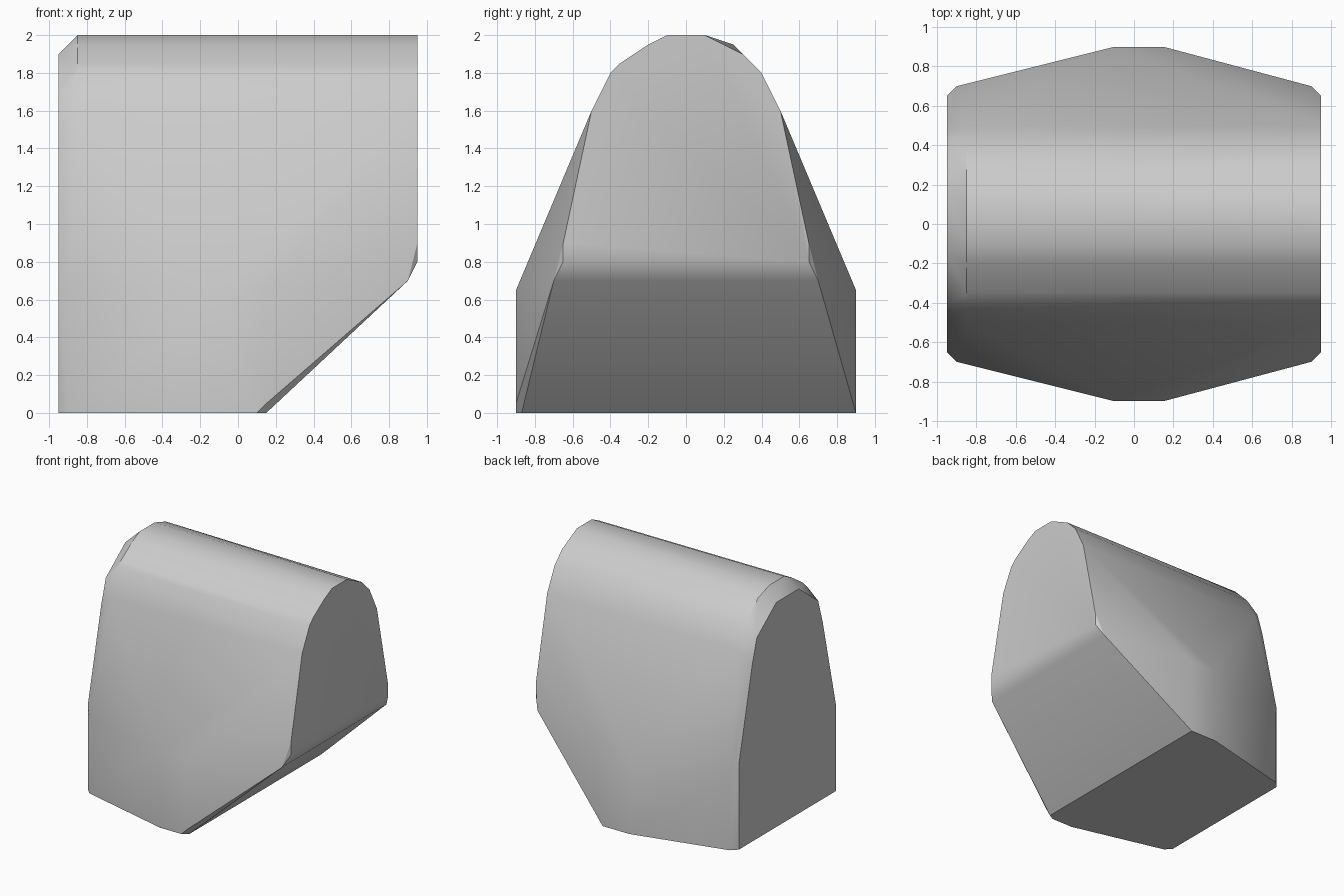
import bpy, bmesh, math

cube = bpy.data.objects.get("Cube")
if cube:
    bpy.data.objects.remove(cube, do_unlink=True)

# One plain grey
grey = bpy.data.materials.new("light grey")
grey.use_nodes = True
color = (0.6, 0.6, 0.6, 1)
grey.diffuse_color = color
grey.node_tree.nodes["Principled BSDF"].inputs["Base Color"].default_value = color

points = []


def both_sides(x, profile):
    """Add (y, z) points at one x, mirrored front to back."""
    for y, z in profile:
        points.extend([(x, y, z), (x, -y, z)])


# Rounded crown running along x
shoulder = [(0.1, 2), (0.4, 1.8), (0.5, 1.6)]
both_sides(0.95, shoulder + [(0.65, 0.9), (0.65, 0.8)])
both_sides(-0.85, shoulder)
points += [(x, -0.2, 1.95) for x in (-0.85, 0.95)]
points += [(x, -0.35, 1.85) for x in (-0.85, 0.95)]
points += [(-0.85, 0.25, 1.95), (0.95, 0.3, 1.9)]

# Bevelled upright end
both_sides(-0.95, [(0.15, 1.9), (0.41, 1.7), (0.47, 1.5), (0.65, 0.72), (0.65, 0)])
both_sides(-0.9, [(0.7, 0.65), (0.7, 0)])

# Bulging cheeks and the start of the sloped underside
both_sides(-0.1, [(0.9, 0.65), (0.9, 0)])
both_sides(0.15, [(0.9, 0.65)])
both_sides(0.9, [(0.7, 0.7)])
points += [(0.15, 0.9, 0), (0.1, -0.9, 0), (0.15, -0.9, 0.05), (0.15, -0.87, 0)]

# Wrap the outline points in one solid
bm = bmesh.new()
for p in points:
    bm.verts.new(p)
hull = bmesh.ops.convex_hull(bm, input=bm.verts)
loose = [v for v in bm.verts if not v.link_faces]
bmesh.ops.delete(bm, geom=loose, context='VERTS')
bmesh.ops.dissolve_limit(bm, angle_limit=math.radians(0.5), verts=bm.verts, edges=bm.edges)
bmesh.ops.recalc_face_normals(bm, faces=bm.faces)
mesh = bpy.data.meshes.new("rounded_block")
bm.to_mesh(mesh)
bm.free()
mesh.materials.append(grey)
block = bpy.data.objects.new("rounded_block", mesh)
bpy.context.collection.objects.link(block)

# Soft shading over the shallow folds, crisp outer edges
bpy.ops.object.select_all(action='DESELECT')
block.select_set(True)
bpy.context.view_layer.objects.active = block
bpy.ops.object.shade_smooth_by_angle(angle=math.radians(32))
